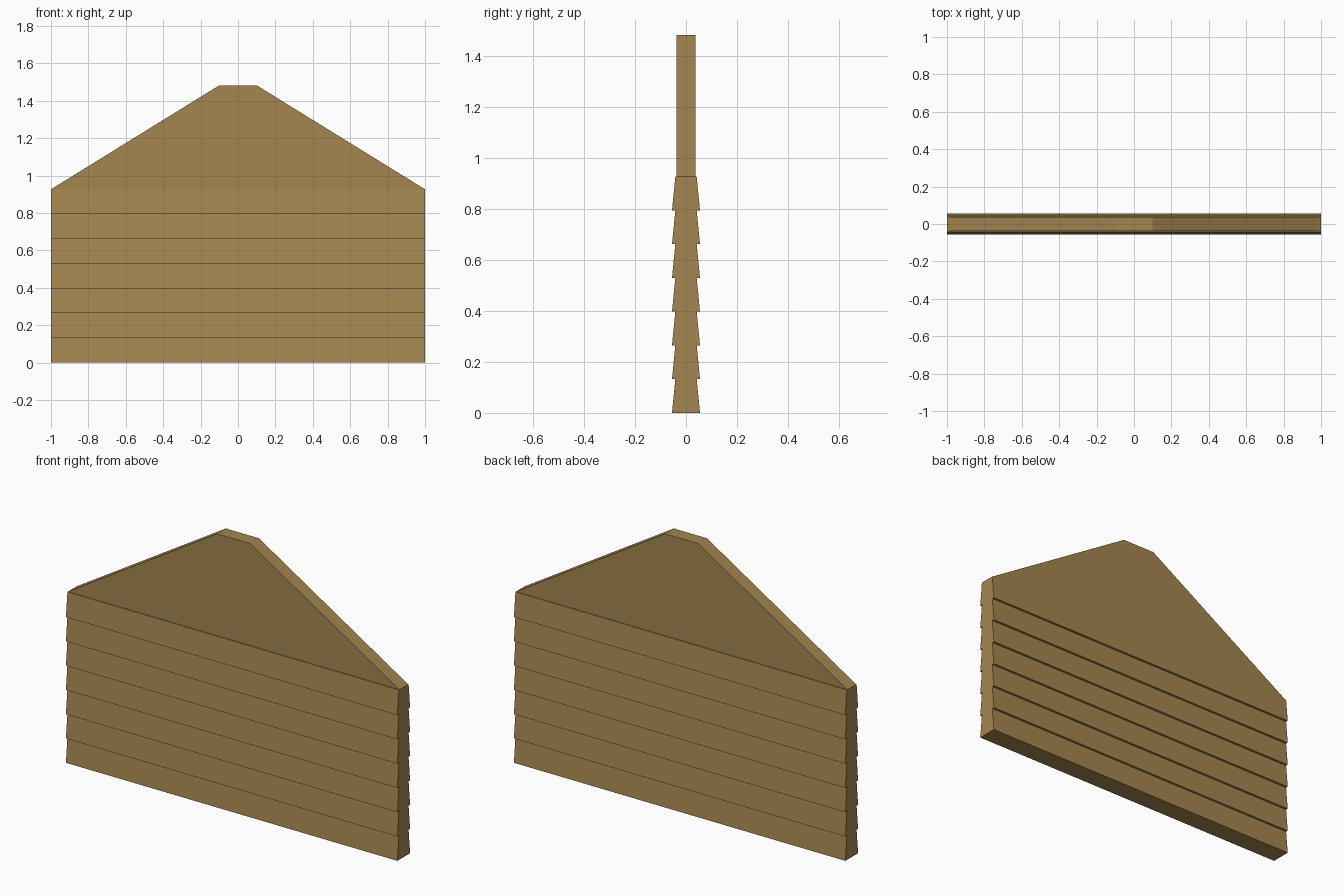
import bpy, bmesh

if "Cube" in bpy.data.objects:
    bpy.data.objects.remove(bpy.data.objects["Cube"])

WIDTH = 2.0
BOARDS = 7
EAVE = 0.927
RIDGE = 1.483
STEP = EAVE / BOARDS

wood = bpy.data.materials.new("wood")
wood.diffuse_color = (0.37, 0.24, 0.08, 1)
wood.use_nodes = True
wood.node_tree.nodes["Principled BSDF"].inputs["Base Color"].default_value = wood.diffuse_color


def extrude_profile(name, points, direction):
    """Closed profile extruded along a direction into a solid."""
    bm = bmesh.new()
    face = bm.faces.new([bm.verts.new(p) for p in points])
    ext = bmesh.ops.extrude_face_region(bm, geom=[face])
    moved = [v for v in ext["geom"] if isinstance(v, bmesh.types.BMVert)]
    bmesh.ops.translate(bm, verts=moved, vec=direction)
    bmesh.ops.recalc_face_normals(bm, faces=bm.faces)
    mesh = bpy.data.meshes.new(name)
    bm.to_mesh(mesh)
    bm.free()
    mesh.materials.append(wood)
    obj = bpy.data.objects.new(name, mesh)
    bpy.context.collection.objects.link(obj)
    return obj


# Lapped siding wall: saw-tooth profile mirrored front to back
side = []
for i in range(BOARDS):
    side += [(0.055, i * STEP), (0.042, (i + 1) * STEP)]
outline = side + [(-y, z) for y, z in reversed(side)]
extrude_profile("siding_wall", [(-WIDTH / 2, y, z) for y, z in outline], (WIDTH, 0, 0))

# Plain gable panel with a flat peak
T = 0.038
gable = [(-1, EAVE), (1, EAVE), (0.1, RIDGE), (-0.1, RIDGE)]
extrude_profile("gable_panel", [(x, -T, z) for x, z in gable], (0, 2 * T, 0))
